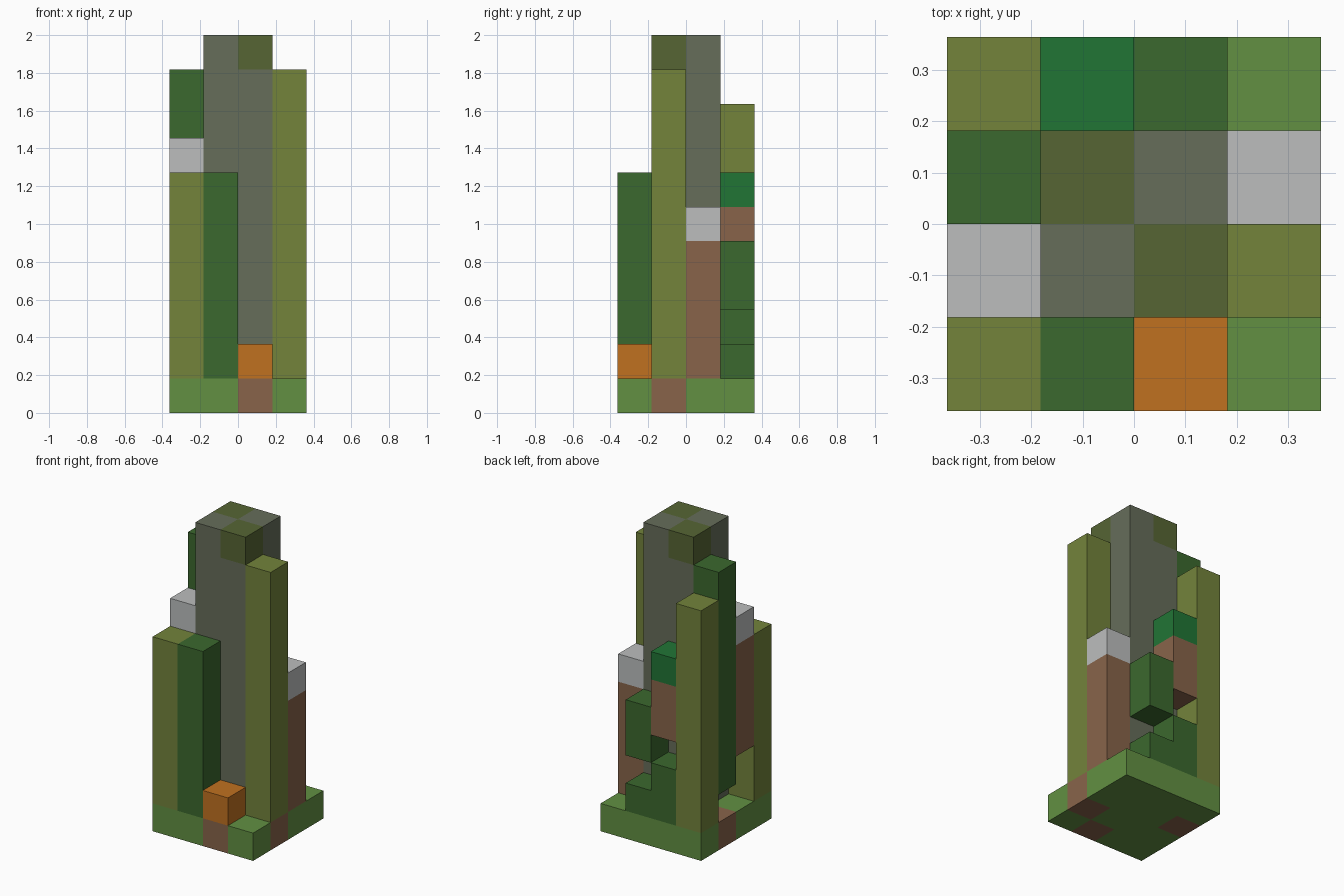
import bpy, bmesh
from mathutils import Vector

cube = bpy.data.objects.get("Cube")
if cube:
    bpy.data.objects.remove(cube, do_unlink=True)

U = 2 / 11  # size of one block


def linear(c):
    c /= 255
    return c / 12.92 if c <= 0.04045 else ((c + 0.055) / 1.055) ** 2.4


def make_material(name, rgb):
    m = bpy.data.materials.new(name)
    m.use_nodes = True
    col = [linear(c) for c in rgb] + [1]
    m.diffuse_color = col
    m.node_tree.nodes["Principled BSDF"].inputs["Base Color"].default_value = col
    return m


MATS = {n: make_material(n, c) for n, c in {
    "grass_green": (98, 144, 66),
    "leaf_green": (59, 104, 46),
    "emerald": (33, 117, 53),
    "olive": (115, 131, 59),
    "moss": (86, 101, 52),
    "stone_gray": (102, 109, 90),
    "pale_gray": (188, 190, 190),
    "brown": (136, 100, 74),
    "orange": (192, 113, 32)}.items()}


def block(name, lo, hi, rule, cuts=()):
    """Box between two grid corners, cut at (axis, value) planes;
    rule(x, y, z) names the colour at a point just inside each face."""
    lo, hi = Vector(lo), Vector(hi)
    bm = bmesh.new()
    bmesh.ops.create_cube(bm, size=1)
    bmesh.ops.scale(bm, vec=hi - lo, verts=bm.verts)
    bmesh.ops.translate(bm, vec=(lo + hi) / 2, verts=bm.verts)
    for axis, value in cuts:
        point, normal = Vector(), Vector()
        point[axis], normal[axis] = value, 1
        bmesh.ops.bisect_plane(bm, geom=bm.verts[:] + bm.edges[:] + bm.faces[:],
                               plane_co=point, plane_no=normal)
    bm.normal_update()
    used = []
    for f in bm.faces:
        colour = rule(*(f.calc_center_median() - f.normal * 0.1))
        if colour not in used:
            used.append(colour)
        f.material_index = used.index(colour)
    bmesh.ops.scale(bm, vec=(U, U, U), verts=bm.verts)
    me = bpy.data.meshes.new(name)
    bm.to_mesh(me)
    bm.free()
    for colour in used:
        me.materials.append(MATS[colour])
    bpy.context.collection.objects.link(bpy.data.objects.new(name, me))


def column(name, x, y, bottom, *bands):
    """One-block-wide column made of (top height, colour) bands."""
    block(name, (x, y, bottom), (x + 1, y + 1, bands[-1][0]),
          lambda px, py, pz: next(c for top, c in bands if pz < top),
          [(2, top) for top, c in bands[:-1]])


# Base slab with three earth blocks
earth = {(0, -2), (1, -1), (-2, 0)}
block("base", (-2, -2, 0), (2, 2, 1),
      lambda x, y, z: "brown" if (x // 1, y // 1) in earth else "grass_green",
      [(axis, v) for axis in (0, 1) for v in (-1, 0, 1)])

# Stone core with a chequered top layer
block("core", (-1, -1, 1), (1, 1, 11),
      lambda x, y, z: "moss" if z > 10 and x * y < 0 else "stone_gray",
      [(0, 0), (1, 0), (2, 10)])

# Front columns
column("front_right_column", -2, -2, 1, (7, "olive"))
column("front_middle_column", -1, -2, 1, (7, "leaf_green"))
column("front_lamp", 0, -2, 1, (2, "orange"))

# Side columns, two of them hanging above the base
column("left_tall_column", 1, -1, 1, (10, "olive"))
column("left_capped_column", 1, 0, 1, (5, "brown"), (6, "pale_gray"))
column("right_capped_column", -2, -1, 3, (7, "brown"), (8, "pale_gray"))
column("right_tall_column", -2, 0, 2, (10, "leaf_green"))

# Back column, steps and floating blocks
column("back_corner_column", -2, 1, 1, (9, "olive"))
column("back_high_step", -1, 1, 1, (3, "leaf_green"))
column("back_low_step", 0, 1, 1, (2, "leaf_green"))
column("back_hanging_block", 0, 1, 3, (5, "leaf_green"))
column("back_capped_block", -1, 1, 4, (6, "brown"), (7, "emerald"))
